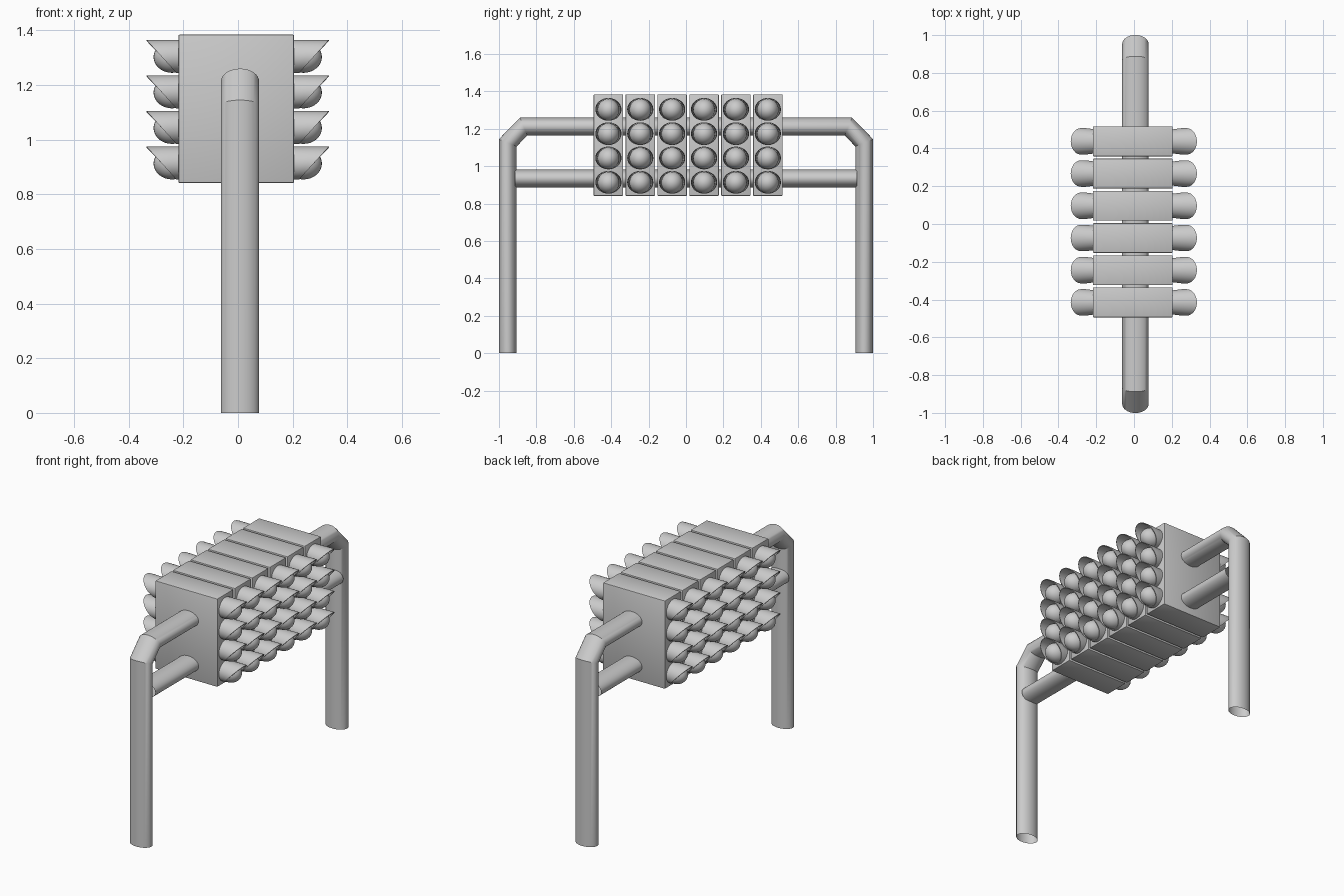
import bpy, bmesh, math
from mathutils import Vector, Matrix

if "Cube" in bpy.data.objects:
    bpy.data.objects.remove(bpy.data.objects["Cube"])

SIDES = 32


def finish(name, bm, angle=30):
    bmesh.ops.recalc_face_normals(bm, faces=bm.faces)
    me = bpy.data.meshes.new(name)
    bm.to_mesh(me)
    bm.free()
    ob = bpy.data.objects.new(name, me)
    bpy.context.collection.objects.link(ob)
    bpy.ops.object.select_all(action='DESELECT')
    ob.select_set(True)
    bpy.context.view_layer.objects.active = ob
    bpy.ops.object.shade_smooth_by_angle(angle=math.radians(angle))
    return ob


def bridge(bm, rings):
    n = len(rings[0])
    for a, b in zip(rings, rings[1:]):
        for i in range(n):
            j = (i + 1) % n
            bm.faces.new((a[i], a[j], b[j], b[i]))


def tube(name, path, rx, r, x0):
    """Open oval tube swept with mitred corners along a (y, z) path."""
    bm = bmesh.new()
    pts = [Vector(p) for p in path]
    rings = []
    for i, p in enumerate(pts):
        d0 = (p - pts[i - 1]).normalized() if i else (pts[1] - p).normalized()
        d1 = (pts[i + 1] - p).normalized() if i < len(pts) - 1 else d0
        t = (d0 + d1).normalized()
        nrm = Vector((-t.y, t.x)) / t.dot(d0)
        ring = []
        for k in range(SIDES):
            a = 2 * math.pi * k / SIDES
            q = p + nrm * r * math.cos(a)
            ring.append(bm.verts.new((x0 + rx * math.sin(a), q.x, q.y)))
        rings.append(ring)
    bridge(bm, rings)
    return finish(name, bm)


# Support frame: bent upper arch and straight lower rail
tube("frame_arch", [(-.953, 0), (-.953, 1.125), (-.868, 1.212),
                    (.868, 1.212), (.953, 1.125), (.953, 0)], .07, .0475, .0075)
tube("lower_rail", [(-.915, .934), (.915, .934)], .07, .0475, .0075)

# Lamp housing: slim box with softened edges
bm = bmesh.new()
bmesh.ops.create_cube(bm, size=1, matrix=Matrix.Diagonal((.423, .158, .543, 1)))
bmesh.ops.bevel(bm, geom=bm.edges[:], offset=.005, segments=2, profile=.5, affect='EDGES')
housing = finish("housing", bm, 40)

# Visor: thin hood with a slanted mouth, longest at the top
bm = bmesh.new()
rings = []
for t, shrink in ((0, 0), (.4, 0), (.7, 0), (1, 0), (1, .004), (0, .004)):
    ry = .063 + .007 * min(1, t / .7) - shrink
    rz = .061 - shrink
    ring = []
    for k in range(SIDES):
        a = 2 * math.pi * k / SIDES
        mouth = .279 + .055 * math.sin(a)
        ring.append(bm.verts.new((.2 + (mouth - .2) * t, ry * math.cos(a), rz * math.sin(a))))
    rings.append(ring)
bridge(bm, rings)
visor = finish("visor", bm)

# Lens: bulging ball inside the hood
bm = bmesh.new()
bmesh.ops.create_uvsphere(bm, u_segments=28, v_segments=16, radius=1,
                          matrix=Matrix.Translation((.24, 0, -.002)) @ Matrix.Diagonal((.068, .058, .058, 1)))
lens = finish("lens", bm, 60)


def place(src, loc, turn=0):
    ob = src.copy()
    ob.location = loc
    ob.rotation_euler.z = turn
    bpy.context.collection.objects.link(ob)


# Six housings, each with four lamps on both faces
for i in range(6):
    y = -.415 + .1705 * i
    place(housing, (-.0065, y, 1.1125))
    for j in range(4):
        for turn in (0, math.pi):
            for part in (visor, lens):
                place(part, (-.001, y, 1.304 - .13 * j), turn)

for src in (housing, visor, lens):
    bpy.data.objects.remove(src)
